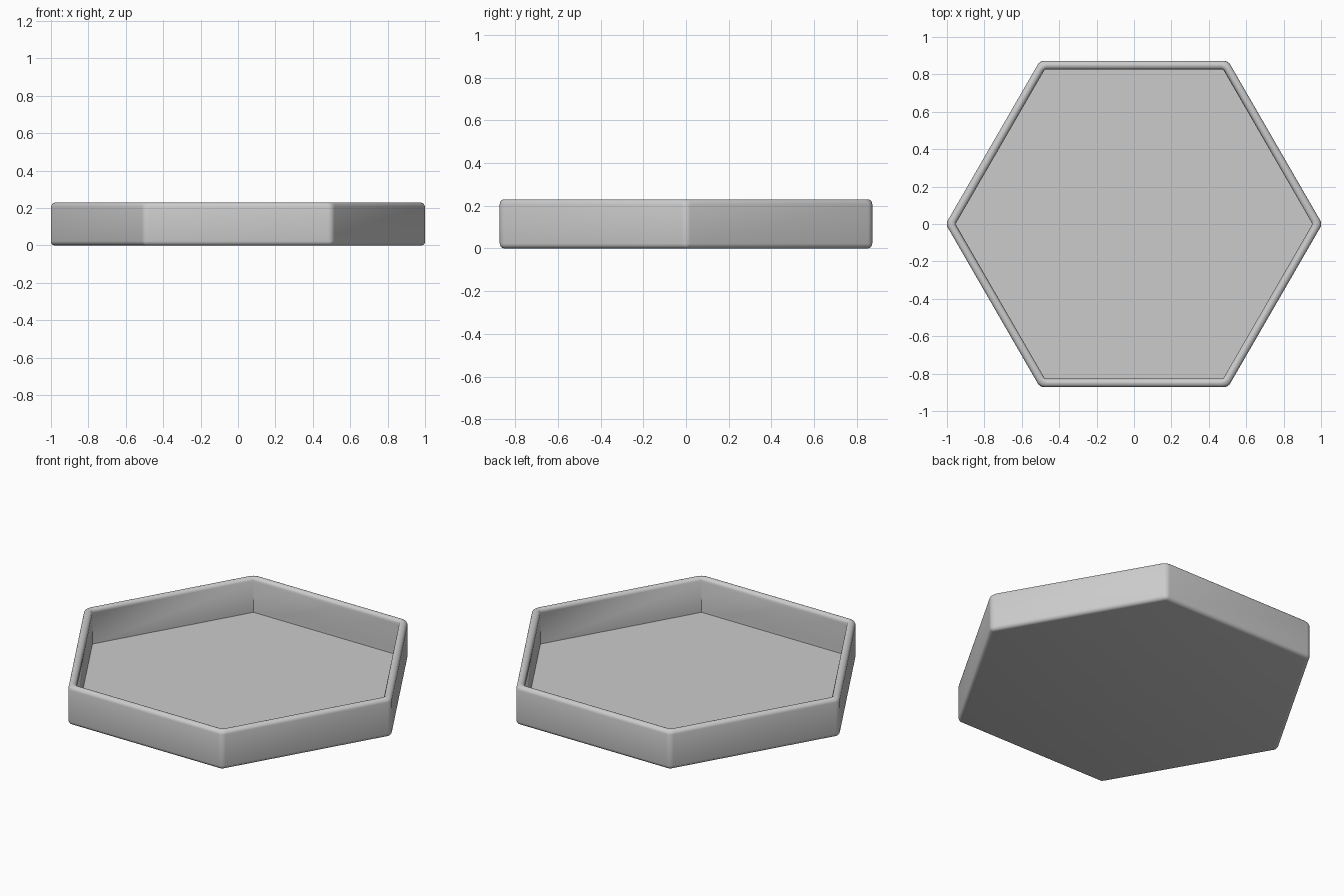
import bpy, bmesh, math

if "Cube" in bpy.data.objects:
    bpy.data.objects.remove(bpy.data.objects["Cube"])

OUTER_R, INNER_R = 1.0067, 0.954   # corner radii before rounding
HEIGHT, FLOOR_Z, BEVEL = 0.23, 0.025, 0.0225

bm = bmesh.new()


def hex_ring(radius, z):
    return [bm.verts.new((radius * math.cos(math.radians(60 * i)),
                          radius * math.sin(math.radians(60 * i)), z)) for i in range(6)]


def bridge(a, b):
    for i in range(6):
        j = (i + 1) % 6
        bm.faces.new((a[i], a[j], b[j], b[i]))


# Tray shell: underside, outer wall, rim, inner wall, floor
base = hex_ring(OUTER_R, 0)
outer = hex_ring(OUTER_R, HEIGHT)
inner = hex_ring(INNER_R, HEIGHT)
floor = hex_ring(INNER_R, FLOOR_Z)
bridge(base, outer)
bridge(outer, inner)
bridge(inner, floor)
bm.faces.new(floor)
bm.faces.new(base[::-1])
bmesh.ops.recalc_face_normals(bm, faces=bm.faces)

# Round the convex edges; the inside corners stay sharp
weights = bm.edges.layers.float.new("bevel_weight_edge")
inside = set(floor)
for e in bm.edges:
    if not (inside & set(e.verts)) and not (e.verts[0].co.z == HEIGHT == e.verts[1].co.z
            and abs(e.verts[0].co.length - e.verts[1].co.length) > 0.01):
        e[weights] = 1.0

mesh = bpy.data.meshes.new("hexagonal_tray")
bm.to_mesh(mesh)
bm.free()
tray = bpy.data.objects.new("hexagonal_tray", mesh)
bpy.context.collection.objects.link(tray)

bevel = tray.modifiers.new("rounded_edges", 'BEVEL')
bevel.limit_method = 'WEIGHT'
bevel.width = BEVEL
bevel.segments = 5

bpy.context.view_layer.objects.active = tray
tray.select_set(True)
bpy.ops.object.modifier_apply(modifier=bevel.name)
bpy.ops.object.shade_smooth_by_angle(angle=math.radians(35))
